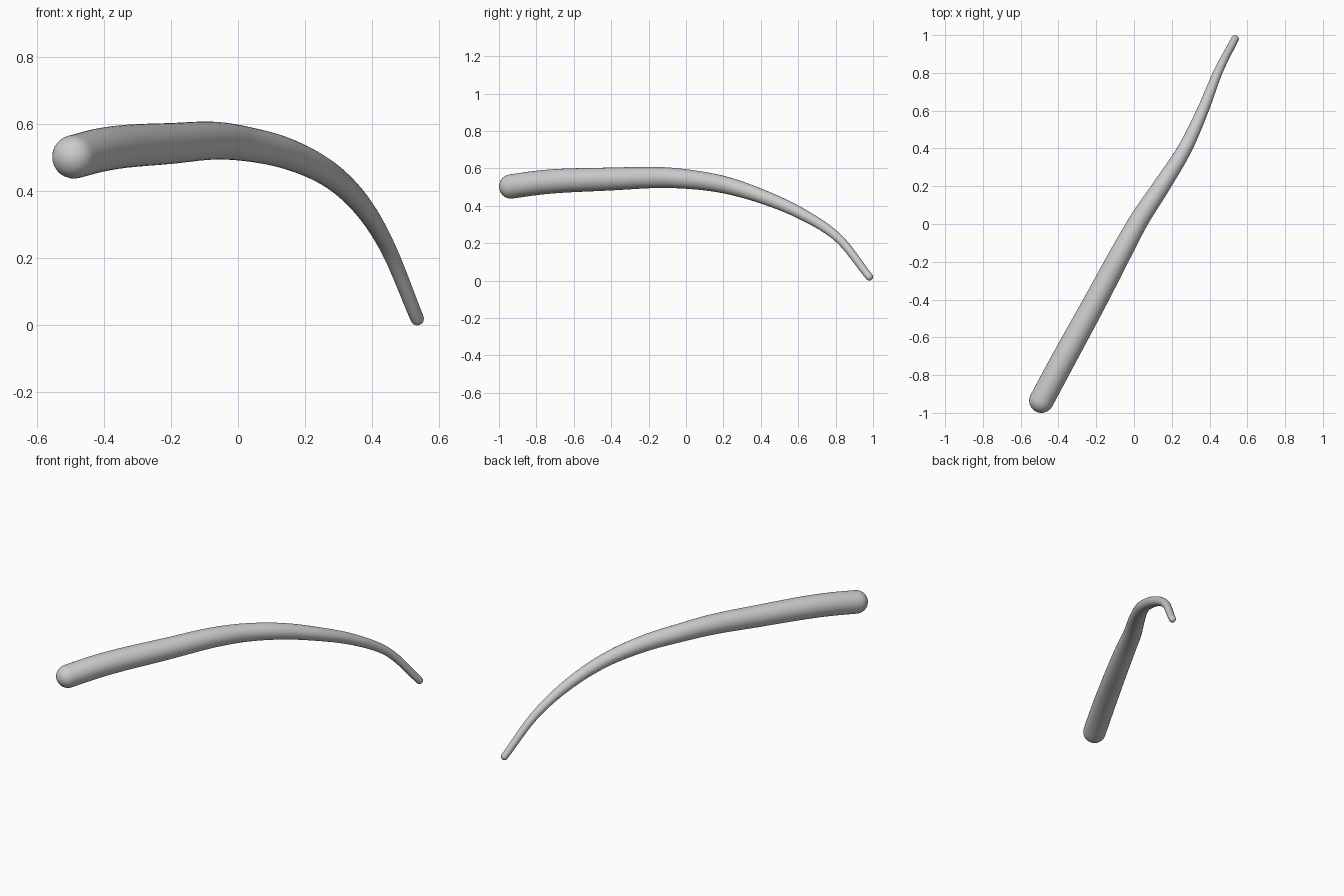
import bpy, bmesh, math
from mathutils import Vector

if "Cube" in bpy.data.objects:
    bpy.data.objects.remove(bpy.data.objects["Cube"])

# Centreline points: x, y, z, radius
PATH = [
    (-0.490, -0.935, 0.503, 0.065),
    (-0.418, -0.80, 0.522, 0.065),
    (-0.200, -0.40, 0.543, 0.061),
    (-0.040, -0.10, 0.550, 0.055),
    (0.015, 0.00, 0.543, 0.052),
    (0.145, 0.20, 0.513, 0.046),
    (0.270, 0.40, 0.452, 0.038),
    (0.363, 0.60, 0.366, 0.031),
    (0.443, 0.80, 0.240, 0.024),
    (0.535, 0.980, 0.020, 0.020),
]
SIDES, STEPS, CAP = 32, 8, 8


def spline(points, steps):
    """Smooth curve through points, spaced by chord length."""
    p = [Vector(q) for q in points]
    t = [0.0]
    for a, b in zip(p, p[1:]):
        t.append(t[-1] + (b - a).length)
    n = len(p)
    m = []
    for i in range(n):
        if 0 < i < n - 1:
            h0, h1 = t[i] - t[i - 1], t[i + 1] - t[i]
            m.append(((p[i] - p[i - 1]) / h0 * h1 + (p[i + 1] - p[i]) / h1 * h0) / (h0 + h1))
        else:
            a, b = (0, 1) if i == 0 else (n - 2, n - 1)
            m.append((p[b] - p[a]) / (t[b] - t[a]))
    out = []
    for i in range(n - 1):
        h = t[i + 1] - t[i]
        for k in range(steps):
            s = k / steps
            out.append(p[i] * (2*s**3 - 3*s**2 + 1) + m[i] * h * (s**3 - 2*s**2 + s)
                       + p[i + 1] * (3*s**2 - 2*s**3) + m[i + 1] * h * (s**3 - s**2))
    return out + [p[-1]]


samples = spline(PATH, STEPS)
centres = [s.to_3d() for s in samples]
radii = [s[3] for s in samples]
last = len(centres) - 1
tangents = [(centres[min(i + 1, last)] - centres[max(i - 1, 0)]).normalized()
            for i in range(last + 1)]

# Rings: rounded start cap, tapering body, rounded end cap
rings = []
for k in range(1, CAP):
    a = math.pi / 2 * k / CAP
    rings.append((centres[0] - tangents[0] * radii[0] * math.cos(a), tangents[0], radii[0] * math.sin(a)))
rings += list(zip(centres, tangents, radii))
for k in range(CAP - 1, 0, -1):
    a = math.pi / 2 * k / CAP
    rings.append((centres[-1] + tangents[-1] * radii[-1] * math.cos(a), tangents[-1], radii[-1] * math.sin(a)))

bm = bmesh.new()
loops = []
for c, t, r in rings:
    u = t.cross(Vector((0, 0, 1))).normalized()
    v = u.cross(t)
    loops.append([bm.verts.new(c + (u * math.cos(w) + v * math.sin(w)) * r)
                  for w in (2 * math.pi * j / SIDES for j in range(SIDES))])
for a, b in zip(loops, loops[1:]):
    for j in range(SIDES):
        k = (j + 1) % SIDES
        bm.faces.new((a[j], a[k], b[k], b[j]))
# Poles closing both ends
for loop, pos in ((loops[0], centres[0] - tangents[0] * radii[0]),
                  (loops[-1], centres[-1] + tangents[-1] * radii[-1])):
    pole = bm.verts.new(pos)
    for j in range(SIDES):
        bm.faces.new((loop[j], loop[(j + 1) % SIDES], pole))
bmesh.ops.recalc_face_normals(bm, faces=bm.faces)
for f in bm.faces:
    f.smooth = True

mesh = bpy.data.meshes.new("curved_tapered_rod")
bm.to_mesh(mesh)
bm.free()
rod = bpy.data.objects.new("curved_tapered_rod", mesh)
bpy.context.collection.objects.link(rod)
